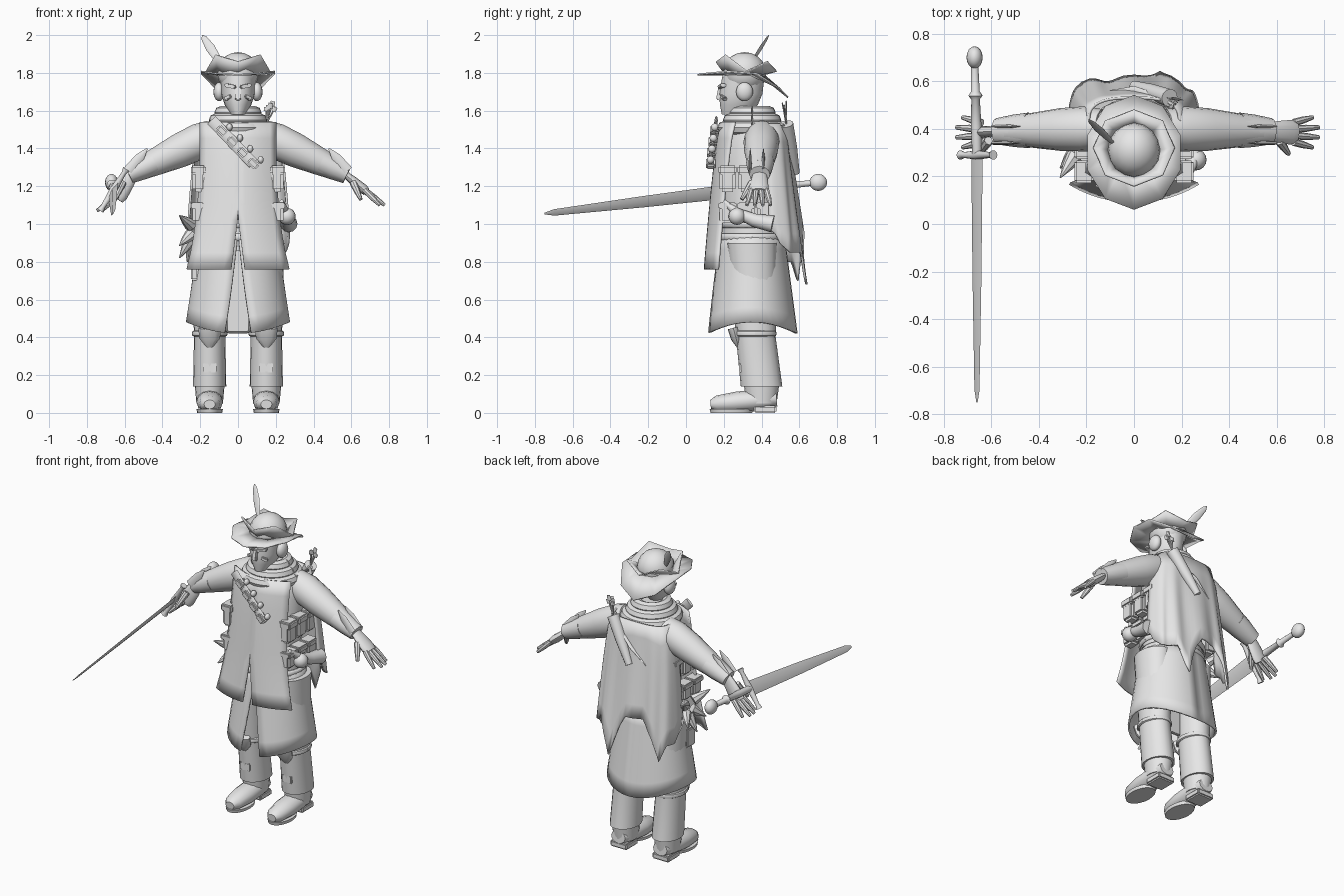
import bpy, bmesh, math
from mathutils import Vector, Matrix, Euler

if "Cube" in bpy.data.objects:
    bpy.data.objects.remove(bpy.data.objects["Cube"])

UP, BACK = Vector((0, 0, 1)), Vector((0, 1, 0))
BODY_Y = .35

clay = bpy.data.materials.new("plain_grey")
clay.use_nodes = True
clay.diffuse_color = (.8, .8, .8, 1)
clay.node_tree.nodes["Principled BSDF"].inputs["Base Color"].default_value = clay.diffuse_color


def finish(name, bm):
    bmesh.ops.recalc_face_normals(bm, faces=bm.faces)
    mesh = bpy.data.meshes.new(name)
    bm.to_mesh(mesh)
    bm.free()
    mesh.materials.append(clay)
    mesh.shade_smooth()
    mesh.set_sharp_from_angle(angle=math.radians(40))
    part = bpy.data.objects.new(name, mesh)
    bpy.context.collection.objects.link(part)
    return part


def mirror(part):
    """Repeat a left-hand part on the right-hand side."""
    part.modifiers.new("mirror", "MIRROR")
    return part


def skin(name, bm, sections):
    """Bridge closed sections of equal vertex count and cap both ends."""
    count = len(sections[0])
    loops = [[bm.verts.new(point) for point in section] for section in sections]
    for low, high in zip(loops, loops[1:]):
        for k in range(count):
            after = (k + 1) % count
            bm.faces.new((low[k], low[after], high[after], high[k]))
    bm.faces.new(loops[0])
    bm.faces.new(loops[-1])
    return finish(name, bm)


def around(count):
    return [math.tau * k / count for k in range(count)]


def along(start, end, *factors):
    return [Vector(start).lerp(Vector(end), factor) for factor in factors]


def tube(name, points, radii, flat=1, count=12, up=None):
    """Sweep an oval section along points; flat scales its second axis."""
    points = [Vector(point) for point in points]
    span = points[-1] - points[0]
    if up is None:
        up = BACK if abs(span.z) > .7 * span.length else UP
    sections = []
    for i, (point, radius) in enumerate(zip(points, radii)):
        ahead = points[min(i + 1, len(points) - 1)] - points[max(i - 1, 0)]
        side = up.cross(ahead).normalized()
        over = ahead.normalized().cross(side) * flat
        sections.append([point + radius * (side * math.cos(a) + over * math.sin(a)) for a in around(count)])
    return skin(name, bmesh.new(), sections)


def stack(name, rows, x=0, count=20):
    """Upright body from rows of height, centre y, half width and half depth."""
    return skin(name, bmesh.new(), [
        [(x + width * math.cos(a), y + depth * math.sin(a), z) for a in around(count)]
        for z, y, width, depth in rows])


def band(name, centre, width, depth, radius, flat=1):
    """Oval loop of strap or rolled cloth."""
    turns = around(28)
    points = [Vector(centre) + Vector((width * math.cos(a), depth * math.sin(a), 0)) for a in turns + turns[:1]]
    return tube(name, points, [radius] * len(points), flat, count=8)


def sheet(name, rows, thickness=.012):
    """Cloth from a grid of points."""
    bm = bmesh.new()
    grid = [[bm.verts.new(point) for point in row] for row in rows]
    for high, low in zip(grid, grid[1:]):
        for k in range(len(high) - 1):
            bm.faces.new((high[k], high[k + 1], low[k + 1], low[k]))
    bmesh.ops.remove_doubles(bm, verts=bm.verts, dist=.001)
    part = finish(name, bm)
    solid = part.modifiers.new("thickness", "SOLIDIFY")
    solid.thickness, solid.offset = thickness, 0
    return part


def box(name, centre, size, turn=(0, 0, 0)):
    bm = bmesh.new()
    bmesh.ops.create_cube(bm, size=1)
    bmesh.ops.scale(bm, vec=size, verts=bm.verts)
    bmesh.ops.bevel(bm, geom=bm.edges[:], offset=min(size) / 5, segments=2, affect="EDGES")
    bm.transform(Matrix.LocRotScale(Vector(centre), Euler(turn), None))
    return finish(name, bm)


def ball(name, centre, size):
    bm = bmesh.new()
    bmesh.ops.create_uvsphere(bm, u_segments=16, v_segments=10, radius=1)
    bm.transform(Matrix.LocRotScale(Vector(centre), None, Vector(size)))
    return finish(name, bm)


# Torso, draped scarf and masked head
stack("torso", [(.86, BODY_Y, .2, .17), (1.1, BODY_Y, .18, .16), (1.4, .36, .2, .17),
                (1.52, .38, .17, .13), (1.6, BODY_Y, .08, .09)])
for height, width in ((1.51, .15), (1.55, .12), (1.59, .09)):
    band("scarf_fold", (0, BODY_Y, height), width, width, .035)
stack("head", [(1.58, .26, .04, .07), (1.63, .28, .07, .1), (1.69, .29, .09, .115), (1.82, .31, .09, .11)])
box("mask_ridge", (0, .18, 1.69), (.03, .03, .07), turn=(-.2, 0, 0))
mirror(box("mask_brow", (.04, .19, 1.73), (.06, .03, .02), turn=(0, -.2, .3)))
mirror(box("mask_cheek", (.05, .2, 1.67), (.04, .03, .02), turn=(0, .5, .5)))
mirror(ball("ear_cover", (.1, .31, 1.7), (.03, .045, .05)))


# Hat: round crown, drooping brim, upturned points and a feather
def hat_ring(name, corners, edge):
    turns = around(corners)
    turns.append(turns[0])
    inner = [(.1 * math.sin(a), .31 - .1 * math.cos(a), 1.79) for a in turns]
    sheet(name, [inner, [edge(math.sin(a), math.cos(a)) for a in turns]], thickness=.008)


ball("hat_crown", (0, .31, 1.8), (.11, .115, .11))
hat_ring("hat_brim", 10, lambda s, c: (.205 * s, .3 - .24 * c, 1.79 + .02 * s * s - .12 * max(0, -c) ** 2))
hat_ring("hat_points", 8, lambda s, c: (.17 * s, .32 - .16 * c, 1.81 + .2 * (s * c) ** 2 + .05 * max(0, c)))
tube("feather", along((-.08, .33, 1.83), (-.19, .44, 2), 0, .3, .6, .9, 1), [.008, .02, .025, .016, .002], flat=.25)

# Tabard, split below the waist
rows = []
for i in range(10):
    fall = i / 9
    width = .2 + .07 * fall ** 3
    gap = max(0, fall - .65) * .1
    rows.append([(gap + (width - gap) * u, .19 - .09 * fall ** .7 + .07 * u * u, 1.54 - .78 * fall)
                 for u in (k / 6 for k in range(7))])
mirror(sheet("tabard_panel", rows))

# Coat skirt, open at the front, with the hem lifted at the sides
rows = []
for i in range(7):
    fall = i / 6
    flare = .07 * fall
    start = flare / .27
    row = []
    for k in range(17):
        a = start + (math.pi - start) * k / 16
        drop = .53 - .06 * math.sin(a) ** 2
        row.append(((.2 + flare) * math.sin(a), BODY_Y - (.165 + flare) * math.cos(a), .95 - drop * fall))
    rows.append(row)
mirror(sheet("coat_skirt", rows))
box("loincloth", (0, BODY_Y, .66), (.11, .02, .46))


# Ragged cloak, hanging square across the back
def squared(value):
    return math.copysign(abs(value) ** .7, value)


hems = [.9, .8, .8, .7, .85, .95, .95, .68, .85, .85, .85, .9, 1]
rows = []
for i in range(8):
    fall = i / 7
    row = []
    for k in range(4 * len(hems) - 4):
        corner, blend = k // 4, k % 4 / 4
        hem = hems[corner] * (1 - blend) + hems[corner + 1] * blend
        a = math.radians(95) * (k / 24 - 1)
        fold = .012 * fall * math.cos(k * math.pi / 4) + max(0, .86 - hem) * fall * fall / 4
        width, depth = .19 + .08 * math.sqrt(fall), .1 + .06 * fall + fold
        row.append((width * squared(math.sin(a)), .43 + .02 * fall + depth * squared(math.cos(a)),
                    1.53 + (hem - 1.53) * fall))
    rows.append(row)
sheet("cloak", rows)

# Belts
for height in (.93, 1):
    band("belt", (0, BODY_Y, height), .2, .17, .01, flat=2)

# Chest strap with pouches and little flasks
strap_top, strap_end = Vector((-.14, .16, 1.55)), Vector((.08, .13, 1.32))
tube("chest_strap", along(strap_top, strap_end, 0, 1), [.03, .03], flat=.3, count=8)
for point in along(strap_top, strap_end, .25, .5, .75, 1):
    box("chest_pouch", point, (.06, .05, .04), turn=(0, .75, 0))
    ball("chest_flask", point + Vector((.04, 0, .02)), (.016, .02, .02))

# Quiver and arrows slung over the back
quiver_end, quiver_top = Vector((0, .58, 1.27)), Vector((.15, .53, 1.53))
tube("quiver", along(quiver_end, quiver_top, 0, .5, 1), [.022, .034, .038])
tube("back_strap", [(-.17, .53, 1.22), (0, .56, 1.38), (.17, .5, 1.53)], [.02] * 3, flat=.4, count=8)
for k in range(5):
    nock = quiver_top + Vector((.012 * k, -.01 * (k % 3), .09 + .01 * (k % 4)))
    tube("arrow_shaft", along(quiver_top, nock, 0, 1), [.004, .004], count=6)
    tube("arrow_fletching", along(quiver_top, nock, .75, 1), [.014, .012], flat=.3, count=6)

# Side pouches with flaps
for height, length in ((1.06, .11), (1.24, .14)):
    for y in (.22, .32, .42):
        mirror(box("side_pouch", (.205, y, height), (.07, .085, length)))
        mirror(box("pouch_flap", (.21, y, height + length / 3), (.08, .095, length / 3)))

# Drinking horn and flask on the left, charms on the right
tube("horn", [(.23, .2, 1.12), (.25, .27, 1.06), (.26, .36, 1.02), (.27, .46, 1)], [.012, .025, .036, .045])
ball("round_flask", (.26, .27, 1.04), [.045] * 3)
box("hanging_pouch", (-.23, .3, .76), (.04, .09, .12))
for k in range(5):
    a = math.pi * k / 4
    reach = Vector((-.06, -.09 * math.cos(a), .05 - .15 * math.sin(a)))
    root = Vector((-.22, .33, .97)) + reach / 2
    tube("charm_spike", along(root, root + reach, 0, .5, 1), [.035, .022, .003], count=8)

# Arms with forearm guards and flared cuffs
shoulder, wrist = Vector((.2, .4, 1.44)), Vector((.56, .39, 1.27))
mirror(tube("sleeve", along(shoulder, wrist, -.2, 0, .3, .6, .9), [.08, .095, .09, .075, .058], count=16))
mirror(tube("forearm_guard", along(shoulder, wrist, .67, .85, 1.05), [.075, .068, .055], flat=.9))
for y in (.34, .41):
    mirror(tube("cuff_spike", along((.58, y, 1.28), (.48, y, 1.4), 0, .6, 1), [.03, .025, .004], flat=.3, count=8))

# Hands with spread fingers; the right one hangs lower around the hilt
for side, droop in ((1, 0), (-1, .03)):
    start = Vector((side * wrist.x, wrist.y, wrist.z))
    knuckles = Vector((side * (.67 - droop), .385, 1.18 - droop))
    tube("palm", along(start, knuckles, 0, .4, .9, 1.1), [.035, .045, .052, .045], flat=.5)
    for k in (-1.5, -.5, .5, 1.5):
        base = knuckles + BACK * k * .027
        tip = base + Vector((side * (.11 - .013 * k * k), .015 * k, -.08))
        tube("finger", along(base, tip, 0, .5, 1), [.016, .015, .009], count=8)
    thumb_root = Vector((side * .61, .35, 1.22))
    tube("thumb", along(thumb_root, thumb_root + Vector((side * .04, -.055, -.09)), 0, .5, 1),
         [.02, .017, .01], count=8)

# Legs with knee guards and shin plates
leg_x = .15
mirror(stack("trouser_leg", [(.14, .4, .088, .11), (.4, .37, .083, .105), (.9, BODY_Y, .095, .13)], leg_x))
mirror(tube("knee_guard", along((leg_x, .28, .34), (leg_x, .25, .45), 0, .5, 1), [.01, .055, .06], flat=.5))
mirror(band("knee_strap", (leg_x, .365, .42), .085, .105, .01, flat=1.5))
mirror(box("shin_plate", (leg_x, .29, .24), (.07, .02, .05)))

# Boots
mirror(tube("boot_foot", along((leg_x, .13, .045), (leg_x, .48, .075), 0, .1, .4, .8, 1),
            [.03, .055, .07, .07, .05], flat=.8))
mirror(stack("boot_shaft", [(.05, .4, .07, .08), (.16, .4, .08, .095)], leg_x))
mirror(stack("boot_sole", [(0, .24, .066, .11), (.02, .24, .07, .115)], leg_x))
mirror(box("boot_heel", (leg_x, .42, .02), (.12, .12, .04)))

# Sword held in the right hand, blade turned on edge
wide = Vector((.53, 0, .85))
hilt, blade_tip, pommel = Vector((-.66, .29, 1.18)), Vector((-.66, -.75, 1.055)), Vector((-.67, .7, 1.22))
tube("sword_blade", along(hilt, blade_tip, 0, .5, .95, 1), [.009, .007, .004, .001], flat=5, count=4, up=wide)
tube("sword_guard", along(hilt - wide * .13, hilt + wide * .13, 0, .1, .5, .9, 1), [.02, .012, .02, .012, .02])
tube("sword_grip", along(hilt, pommel, 0, .3, .57, .61, .65, 1), [.02, .022, .018, .03, .018, .014])
ball("sword_pommel", pommel, (.034, .047, .045))
